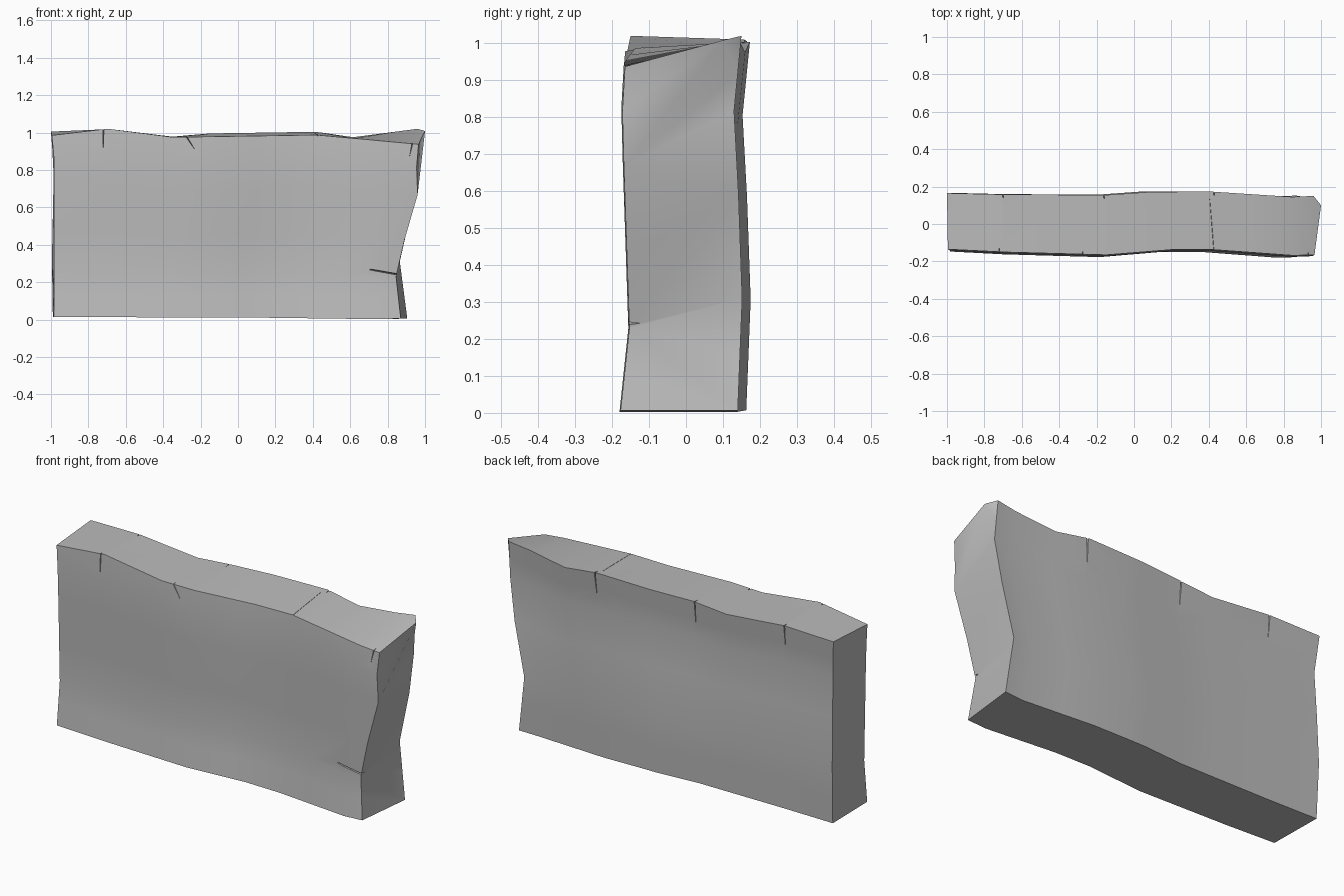
import bpy, bmesh
from mathutils import Vector

cube = bpy.data.objects.get("Cube")
if cube:
    bpy.data.objects.remove(cube, do_unlink=True)

stone = bpy.data.materials.new("grey stone")
stone.use_nodes = True
grey = (0.5, 0.5, 0.5, 1)
stone.diffuse_color = grey
stone.node_tree.nodes["Principled BSDF"].inputs["Base Color"].default_value = grey


def curve(points, t):
    """Piecewise linear profile through (t, value) points."""
    for (a, va), (b, vb) in zip(points, points[1:]):
        if t <= b:
            return va + (vb - va) * (t - a) / (b - a)
    return points[-1][1]


# Side profiles over height, and plan and ridge profiles over length
LEFT_F = [(0, -.985), (.85, -.982), (1, -.995)]
LEFT_B = [(0, -.99), (.3, -.995), (.8, -.985), (1, -1)]
RIGHT_F = [(0, .87), (.24, .845), (.45, .89), (.71, .96), (.87, .955), (1, .965)]
RIGHT_B = [(0, .905), (.3, .865), (.58, .93), (.8, .965), (1, .96)]
PLAN_F = [(-1, -.135), (-.7, -.15), (-.15, -.165), (.2, -.137), (.42, -.137),
          (.85, -.168), (.965, -.165)]
PLAN_B = [(-1, .165), (-.8, .17), (-.7, .158), (-.15, .155), (.1, .172),
          (.42, .173), (.85, .145), (.965, .15)]
RIDGE_F = [(-1, .985), (-.7, 1.02), (-.35, .975), (.42, .987), (.965, .937)]
RIDGE_B = [(-1, 1.005), (-.7, 1.01), (-.35, .978), (-.15, .995), (.42, 1.004),
           (.62, .975), (.965, 1.02)]
BULGE_F = [(0, -.012), (.24, .012), (.71, -.003), (.87, -.007), (1, 0)]
BULGE_B = [(0, -.01), (.3, .002), (.58, -.008), (.8, -.02), (1, 0)]
FOOT = [(-1, .014), (.2, .01), (.85, .002), (.965, .006)]
COLUMNS = [-1, -.7, -.35, -.15, .1, .2, .42, .62, .85, .965]
ROWS_F = [0, .12, .24, .45, .71, .87, 1]
ROWS_B = [0, .15, .3, .58, .8, .9, 1]


def sheet(bm, rows, left, right, plan, bulge, ridge):
    """One broad wall face: a grid of vertices, column by column."""
    grid = []
    for c in COLUMNS:
        u = (c + 1) / 1.965
        foot, top = curve(FOOT, c), curve(ridge, c)
        grid.append([bm.verts.new((
            curve(left, r) * (1 - u) + curve(right, r) * u,
            curve(plan, c) + curve(bulge, r),
            foot + (top - foot) * r)) for r in rows])
    return grid


bm = bmesh.new()
front = sheet(bm, ROWS_F, LEFT_F, RIGHT_F, PLAN_F, BULGE_F, RIDGE_F)
back = sheet(bm, ROWS_B, LEFT_B, RIGHT_B, PLAN_B, BULGE_B, RIDGE_B)
last = len(COLUMNS) - 1
n = len(ROWS_F) - 1

# Broad faces, top, underside
for i in range(last):
    for g in (front, back):
        for j in range(n):
            bm.faces.new((g[i][j], g[i + 1][j], g[i + 1][j + 1], g[i][j + 1]))
    for j in (0, n):
        bm.faces.new((front[i][j], front[i + 1][j], back[i + 1][j], back[i][j]))

# Flat left end
for j in range(n):
    bm.faces.new((front[0][j], front[0][j + 1], back[0][j + 1], back[0][j]))

# Broken right end: folded facets meeting a projecting tip
f, b = front[last], back[last]
tip = bm.verts.new((1, .1, 1.008))
facets = [(f[0], f[1], b[0]), (f[1], f[2], b[0])]
facets += [(f[2], b[k], b[k + 1]) for k in range(3)]
facets += [(f[2], f[3], b[3]), (f[3], f[4], b[3])]
facets += [(f[4], b[k], b[k + 1]) for k in (3, 4)]
facets += [(f[4], b[5], tip), (f[4], f[5], tip), (f[5], f[6], tip),
           (b[5], b[6], tip), (f[6], b[6], tip)]
for facet in facets:
    bm.faces.new(facet)
bmesh.ops.recalc_face_normals(bm, faces=bm.faces)

mesh = bpy.data.meshes.new("broken_wall")
bm.to_mesh(mesh)
bm.free()
wall = bpy.data.objects.new("broken_wall", mesh)
bpy.context.collection.objects.link(wall)
mesh.materials.append(stone)

# Cracks: slim tapering wedges cut from the surface
cutter = bmesh.new()


def crack(start, end, inward, width=.006, depth=.03):
    start, end, inward = Vector(start), Vector(end), Vector(inward)
    side = (end - start).cross(inward).normalized() * width
    out = start - inward * .02
    corners = [cutter.verts.new(p) for p in
               (out + side, out - side, start + inward * depth, end)]
    for k in range(4):
        cutter.faces.new(corners[:k] + corners[k + 1:])


IN_F, IN_B, DOWN = (0, 1, 0), (0, -1, 0), (0, 0, -1)
crack((-.72, -.15, 1.05), (-.72, -.15, .89), IN_F)
crack((-.29, -.162, 1), (-.225, -.165, .9), IN_F)
crack((.94, -.165, .98), (.915, -.17, .86), IN_F)
crack((.89, -.152, .235), (.58, -.142, .29), IN_F)
crack((.43, .17, 1.04), (.42, .155, .85), IN_B)
crack((-.16, .155, 1.03), (-.16, .138, .85), IN_B)
crack((-.7, .16, 1.04), (-.7, .143, .88), IN_B)
crack((.43, -.18, .99), (.4, .2, 1), DOWN, .004, .015)
bmesh.ops.recalc_face_normals(cutter, faces=cutter.faces)
cut_mesh = bpy.data.meshes.new("crack_cutter")
cutter.to_mesh(cut_mesh)
cutter.free()
cut_mesh.materials.append(stone)
cracks = bpy.data.objects.new("crack_cutter", cut_mesh)
cracks.hide_render = True
bpy.context.collection.objects.link(cracks)

# Cut the cracks, then shade smooth with sharp broken edges
bpy.ops.object.select_all(action="DESELECT")
wall.select_set(True)
bpy.context.view_layer.objects.active = wall
cut = wall.modifiers.new("cracks", "BOOLEAN")
cut.operation, cut.solver, cut.object = "DIFFERENCE", "EXACT", cracks
cut.use_self = True
bpy.ops.object.modifier_apply(modifier=cut.name)
bpy.data.objects.remove(cracks, do_unlink=True)
bpy.ops.object.shade_smooth_by_angle(angle=.6)
